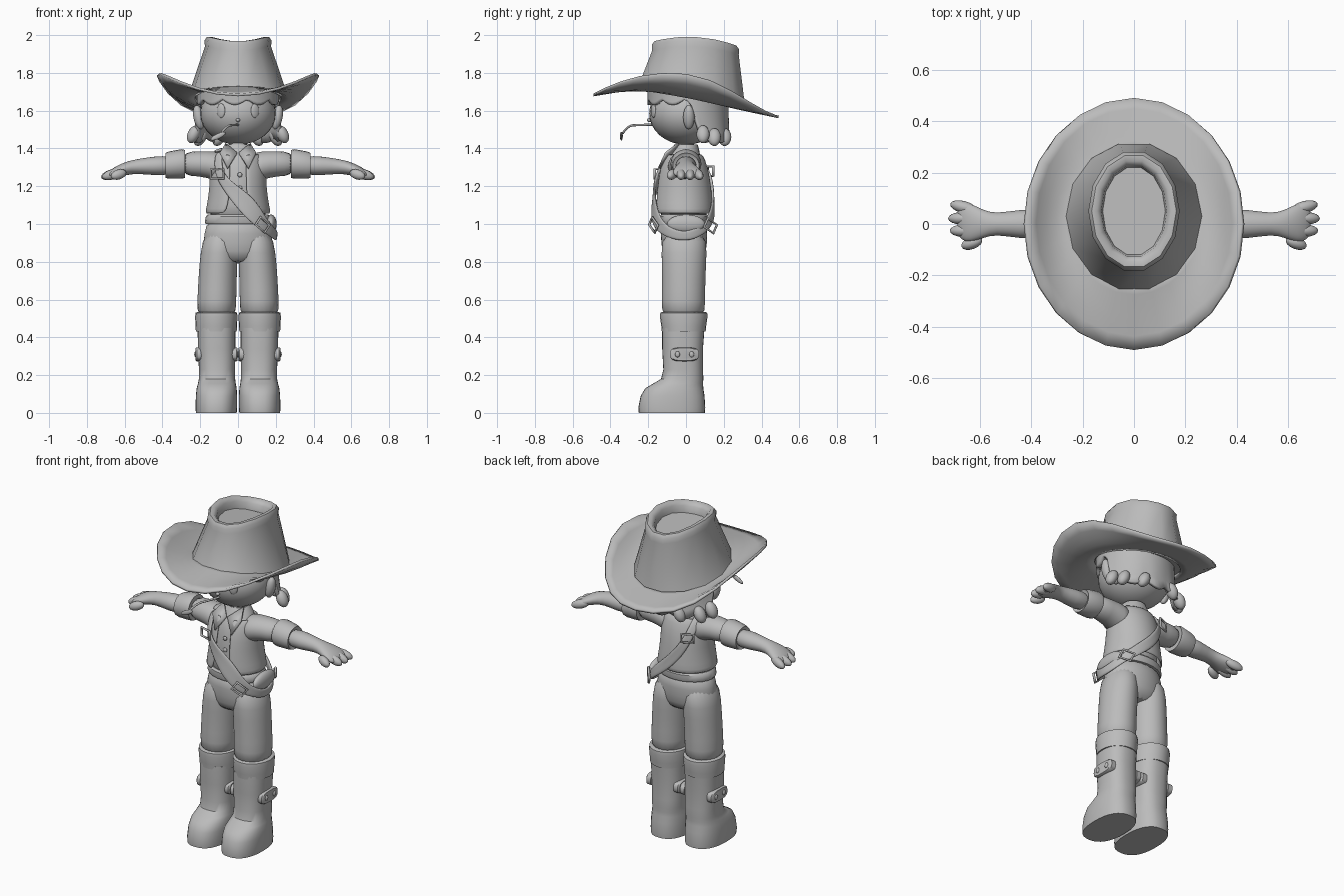
import bpy
from math import sin, cos, pi, copysign
from mathutils import Vector

cube = bpy.data.objects.get("Cube")
if cube:
    bpy.data.objects.remove(cube, do_unlink=True)

GREY = bpy.data.materials.new("clay_grey")
GREY.use_nodes = True
COLOUR = (0.5, 0.5, 0.5, 1)
GREY.diffuse_color = COLOUR
GREY.node_tree.nodes["Principled BSDF"].inputs["Base Color"].default_value = COLOUR


def finish(ob, subsurf=0, thick=0, angle=0.7):
    ob.data.materials.append(GREY)
    if thick:
        m = ob.modifiers.new("Solidify", "SOLIDIFY")
        m.thickness, m.offset = thick, 0
    if subsurf:
        m = ob.modifiers.new("Subsurf", "SUBSURF")
        m.levels = m.render_levels = subsurf
    bpy.ops.object.select_all(action="DESELECT")
    ob.select_set(True)
    bpy.context.view_layer.objects.active = ob
    bpy.ops.object.shade_smooth_by_angle(angle=angle)
    return ob


def mesh(name, verts, faces, **kw):
    me = bpy.data.meshes.new(name)
    me.from_pydata(verts, [], faces)
    ob = bpy.data.objects.new(name, me)
    bpy.context.collection.objects.link(ob)
    bpy.context.view_layer.objects.active = ob
    ob.select_set(True)
    bpy.ops.object.mode_set(mode="EDIT")
    bpy.ops.mesh.select_all(action="SELECT")
    bpy.ops.mesh.normals_make_consistent(inside=False)
    bpy.ops.object.mode_set(mode="OBJECT")
    return finish(ob, **kw)


def grid(name, rows, closed=True, caps=True, **kw):
    """Skin a list of point rows; closed rows become a tube."""
    n = len(rows[0])
    faces = []
    for r in range(len(rows) - 1):
        for i in range(n if closed else n - 1):
            j = (i + 1) % n
            faces.append((r * n + i, r * n + j, r * n + n + j, r * n + n + i))
    if caps and closed:
        faces += [tuple(range(n)), tuple(range((len(rows) - 1) * n, len(rows) * n))]
    return mesh(name, [p for row in rows for p in row], faces, **kw)


def oval(n, power=2.0):
    f = lambda v: copysign(abs(v) ** (2 / power), v)
    return [(f(cos(2 * pi * i / n)), f(sin(2 * pi * i / n))) for i in range(n)]


def stack(name, rings, n=24, power=2.0, **kw):
    """Upright loft of (z, cx, cy, rx, ry)."""
    return grid(name, [[(cx + rx * a, cy + ry * b, z) for a, b in oval(n, power)]
                       for z, cx, cy, rx, ry in rings], **kw)


def limb(name, side, rings, n=20, **kw):
    """Sideways loft of (x, cy, cz, ry, rz)."""
    return grid(name, [[(side * x, cy + ry * a, cz + rz * b) for a, b in oval(n)]
                       for x, cy, cz, ry, rz in rings], **kw)


def ball(name, loc, scale, rot=(0, 0, 0), seg=24):
    bpy.ops.mesh.primitive_uv_sphere_add(segments=seg, ring_count=seg // 2, location=loc, rotation=rot)
    ob = bpy.context.object
    ob.name, ob.scale = name, scale
    return finish(ob)


def tube(name, pts, radius, cyclic=False, kind="POLY"):
    cu = bpy.data.curves.new(name, "CURVE")
    cu.dimensions, cu.bevel_depth, cu.bevel_resolution = "3D", radius, 2
    sp = cu.splines.new(kind)
    sp.points.add(len(pts) - 1)
    for p, co in zip(sp.points, pts):
        p.co = (*co, 1)
    sp.use_cyclic_u = cyclic
    if kind == "NURBS":
        sp.order_u, sp.use_endpoint_u = 3, True
    ob = bpy.data.objects.new(name, cu)
    bpy.context.collection.objects.link(ob)
    cu.materials.append(GREY)
    return ob


def buckle(name, loc, rot, w=0.035, h=0.025):
    ob = tube(name, [(-w, 0, -h), (w, 0, -h), (w, 0, h), (-w, 0, h)], 0.007, True)
    ob.location, ob.rotation_euler = loc, rot


# Hat: crown with pinched rim, and curled brim
SEG = 14
def crown_ring(rx, ry, cy, drop, base=None):
    row = []
    for a, b in oval(SEG):
        y = cy + ry * b
        z = 1.675 - 0.055 * b if base else 1.99 - 0.035 * b * b - 0.012 * b - drop
        row.append((rx * a, y, z))
    return row

crown = [crown_ring(0.265, 0.29, 0.03, 0, True), crown_ring(0.175, 0.235, 0.05, 0.05),
         crown_ring(0.178, 0.237, 0.05, 0.02), crown_ring(0.165, 0.222, 0.05, 0),
         crown_ring(0.145, 0.2, 0.05, 0), crown_ring(0.128, 0.18, 0.05, 0.02),
         crown_ring(0.122, 0.174, 0.05, 0.06)]
grid("hat_crown", crown, angle=0.9)

def brim_ring(t):
    row = []
    for a, b in oval(24):
        lift = 0.165 * (1 - b * b) ** (1 if b < 0 else 1.7)
        row.append(((0.23 + 0.195 * t) * a, 0.03 * (1 - t) + (0.25 + 0.24 * t) * b,
                    1.67 - 0.045 * t - 0.058 * b + lift * t ** 1.8))
    return row

grid("hat_brim", [brim_ring(t / 5) for t in range(6)], caps=False, thick=0.014)

# Head, neck and face
ball("head", (0, 0, 1.585), (0.2, 0.195, 0.165), seg=32)
stack("neck", [(1.34, 0, -0.01, 0.06, 0.06), (1.39, 0, -0.01, 0.048, 0.048), (1.46, 0, -0.005, 0.05, 0.05)])
for s, side in ((1, "left"), (-1, "right")):
    ball(side + "_eye", (s * 0.09, -0.172, 1.6), (0.024, 0.01, 0.038), (0, 0, s * 0.45))
    ball(side + "_ear", (s * 0.208, 0.015, 1.565), (0.028, 0.03, 0.065), (0, s * 0.2, 0))
ball("nose", (0, -0.195, 1.55), (0.012, 0.012, 0.01), seg=12)

# Hair: shell with a fringe in front and scalloped locks behind the ears
def hair_row(t, n=64):
    row = []
    for i in range(n):
        a = 2 * pi * i / n
        back = max(0, min(1, (sin(a) - 0.08) * 4))
        lock = abs(sin(a * 5 + 0.4))
        bottom = 1.66 - 0.2 * back - 0.03 * lock
        flare = 1 + back * (0.12 * t ** 3 * abs(cos(a)) + 0.04 * lock * t * t)
        row.append((0.207 * cos(a) * flare, 0.01 + 0.203 * sin(a) * flare, 1.72 + (bottom - 1.72) * t))
    return row

grid("hair", [hair_row(t / 6) for t in range(7)], caps=False, thick=0.022, angle=1.0)
for s, side in ((1, "left"), (-1, "right")):
    for k, (x, y, z) in enumerate(((0.235, 0.09, 1.475), (0.2, 0.15, 1.46), (0.1, 0.205, 1.46))):
        ball(f"{side}_lock_{k}", (s * x, y, z), (0.032, 0.035, 0.05), (0, -s * 0.45, 0), 16)

# Stalk of straw with a leafy tip
tube("straw", [(0.0, -0.18, 1.525), (-0.02, -0.25, 1.525), (-0.06, -0.31, 1.52), (-0.09, -0.335, 1.48)],
     0.006, kind="NURBS")
ball("straw_tip", (-0.105, -0.342, 1.465), (0.045, 0.008, 0.014), (0, -0.45, 0), 12)

# Torso: shirt, open vest, waistband
TORSO = [(1.0, 0.165, 0.122), (1.1, 0.142, 0.128), (1.2, 0.13, 0.127), (1.3, 0.13, 0.115),
         (1.36, 0.115, 0.09), (1.4, 0.06, 0.055)]
stack("shirt", [(z, 0, -0.012, rx, ry) for z, rx, ry in TORSO], subsurf=1)
vest = []
for z, r, d in ((1.055, 0.168, 0.152), (1.1, 0.158, 0.15), (1.2, 0.143, 0.14), (1.3, 0.145, 0.125), (1.37, 0.12, 0.095)):
    gap = 0.3 + 2.5 * max(0, 1.11 - z)
    arc = [-pi / 2 + gap + (2 * pi - 2 * gap) * i / 28 for i in range(29)]
    vest.append([(r * cos(a), -0.014 + d * sin(a), z) for a in arc])
grid("vest", vest, closed=False, thick=0.014, subsurf=1)
stack("waistband", [(1.0, 0, -0.01, 0.17, 0.128), (1.01, 0, -0.01, 0.176, 0.132),
                    (1.04, 0, -0.01, 0.17, 0.132), (1.05, 0, -0.01, 0.16, 0.122)])
stack("collar_band", [(1.36, 0, -0.01, 0.105, 0.085), (1.39, 0, -0.005, 0.09, 0.075),
                      (1.42, 0, 0.0, 0.066, 0.062), (1.415, 0, 0.0, 0.05, 0.045)])
for s, side in ((1, "left"), (-1, "right")):
    mesh(side + "_collar_flap", [(s * 0.065, -0.04, 1.425), (s * 0.005, -0.105, 1.375),
         (s * 0.055, -0.142, 1.295), (s * 0.095, -0.105, 1.375)], [(0, 1, 2, 3)], thick=0.014)
for k, z in enumerate((1.26, 1.19, 1.12)):
    ball(f"button_{k}", (0.01, -0.139, z), (0.013, 0.008, 0.013), seg=12)

# Cross-body strap, wide in front, hanging at the left hip
PATH = [(-0.1, -0.085, 1.385, 0.025), (-0.11, -0.14, 1.27, 0.025), (-0.045, -0.165, 1.19, 0.035),
        (0.05, -0.175, 1.1, 0.058), (0.13, -0.158, 1.0, 0.04), (0.195, -0.08, 0.945, 0.027),
        (0.208, 0.02, 0.93, 0.027), (0.165, 0.115, 0.985, 0.027), (0.06, 0.148, 1.07, 0.035),
        (-0.05, 0.14, 1.18, 0.03), (-0.105, 0.105, 1.3, 0.025), (-0.105, 0.01, 1.4, 0.025)]
strap = []
for i, (x, y, z, w) in enumerate(PATH):
    p = Vector((x, y, z))
    tangent = Vector(PATH[(i + 1) % len(PATH)][:3]) - Vector(PATH[i - 1][:3])
    out = Vector((x, y, max(0, z - 1.3) * 3))
    across = tangent.cross(out).normalized() * w
    strap.append([p - across, p, p + across])
grid("strap", strap + [strap[0]], closed=False, thick=0.016, subsurf=2)
buckle("front_buckle", (-0.11, -0.155, 1.265), (0, 0, -0.3))
buckle("hip_buckle", (0.13, -0.172, 0.995), (0, 0.65, 0.55))
buckle("back_buckle", (-0.1, 0.13, 1.28), (0, 0, 0.4))
buckle("rear_hip_buckle", (0.16, 0.13, 0.99), (0, -0.5, -0.9))
pouch = ball("hip_pouch", (0.175, 0.0, 1.0), (0.03, 0.1, 0.05))

# Arms and hands
FINGERS = ((0.066, 0.665, 0.055), (0.022, 0.672, 0.055), (-0.026, 0.668, 0.052), (-0.074, 0.632, 0.045))
for s, side in ((1, "left"), (-1, "right")):
    limb(side + "_sleeve", s, [(0.06, -0.012, 1.29, 0.09, 0.085), (0.13, -0.01, 1.31, 0.088, 0.077),
         (0.2, -0.005, 1.32, 0.074, 0.066), (0.3, 0, 1.318, 0.072, 0.066)], subsurf=1)
    limb(side + "_sleeve_cuff", s, [(0.285, 0, 1.318, 0.062, 0.06), (0.28, 0, 1.318, 0.078, 0.074),
         (0.3, 0, 1.318, 0.082, 0.078), (0.365, 0, 1.312, 0.076, 0.072), (0.385, 0, 1.31, 0.07, 0.066),
         (0.375, 0, 1.31, 0.055, 0.052)])
    limb(side + "_forearm", s, [(0.34, 0, 1.31, 0.06, 0.055), (0.45, 0, 1.308, 0.057, 0.05),
         (0.54, 0, 1.305, 0.04, 0.038), (0.59, 0, 1.295, 0.056, 0.036), (0.64, 0.005, 1.278, 0.078, 0.032),
         (0.67, 0.01, 1.265, 0.075, 0.025), (0.69, 0.015, 1.258, 0.055, 0.015)], subsurf=1)
    for k, (y, x, length) in enumerate(FINGERS):
        ball(f"{side}_finger_{k}", (s * x, y, 1.262), (length, 0.024, 0.026),
             (0, s * 0.3, s * (0.25 * (k < 1) - 0.35 * (k > 2))), 16)

# Trousers, boots, cuffs and ankle straps
stack("hips", [(1.04, 0, -0.01, 0.165, 0.122), (0.95, 0, -0.01, 0.18, 0.125),
               (0.85, 0, -0.01, 0.19, 0.12), (0.79, 0, -0.01, 0.13, 0.09)], subsurf=1)
for s, side in ((1, "left"), (-1, "right")):
    leg = lambda rings: [(z, s * cx, cy, rx, ry) for z, cx, cy, rx, ry in rings]
    stack(side + "_trouser_leg", leg([(0.97, 0.092, -0.01, 0.085, 0.115), (0.85, 0.1, -0.01, 0.1, 0.122),
          (0.72, 0.108, -0.012, 0.102, 0.115), (0.58, 0.113, -0.014, 0.104, 0.116),
          (0.5, 0.113, -0.014, 0.104, 0.115)]), subsurf=1)
    stack(side + "_boot_cuff", leg([(0.43, 0.113, -0.012, 0.095, 0.105), (0.43, 0.115, -0.012, 0.108, 0.116),
          (0.46, 0.115, -0.012, 0.11, 0.119), (0.51, 0.115, -0.012, 0.112, 0.126),
          (0.53, 0.115, -0.012, 0.11, 0.124), (0.535, 0.113, -0.012, 0.1, 0.112)]))
    stack(side + "_boot", leg([(0, 0.115, -0.075, 0.108, 0.175), (0.03, 0.115, -0.075, 0.11, 0.177),
          (0.09, 0.114, -0.071, 0.109, 0.169), (0.13, 0.113, -0.062, 0.106, 0.154),
          (0.155, 0.112, -0.042, 0.1, 0.132), (0.18, 0.111, -0.02, 0.096, 0.112),
          (0.23, 0.111, -0.015, 0.096, 0.105), (0.34, 0.113, -0.018, 0.099, 0.108),
          (0.45, 0.114, -0.014, 0.1, 0.112)]), n=32, power=2.4)
    for k, x in enumerate((0.016, 0.21)):
        d = 1 if k else -1
        plate = grid(f"{side}_ankle_strap_{k}", [[(s * (x + d * h), -0.008 + 0.078 * g * a, 0.31 + 0.037 * g * b)
                     for a, b in oval(24, 3)] for h, g in ((-0.02, 1), (0.008, 1), (0.014, 0.9))])
        for y in (-0.045, 0.03):
            ball(f"{side}_rivet_{k}", (s * (x + d * 0.014), y, 0.31), (0.008, 0.013, 0.016), seg=12)
